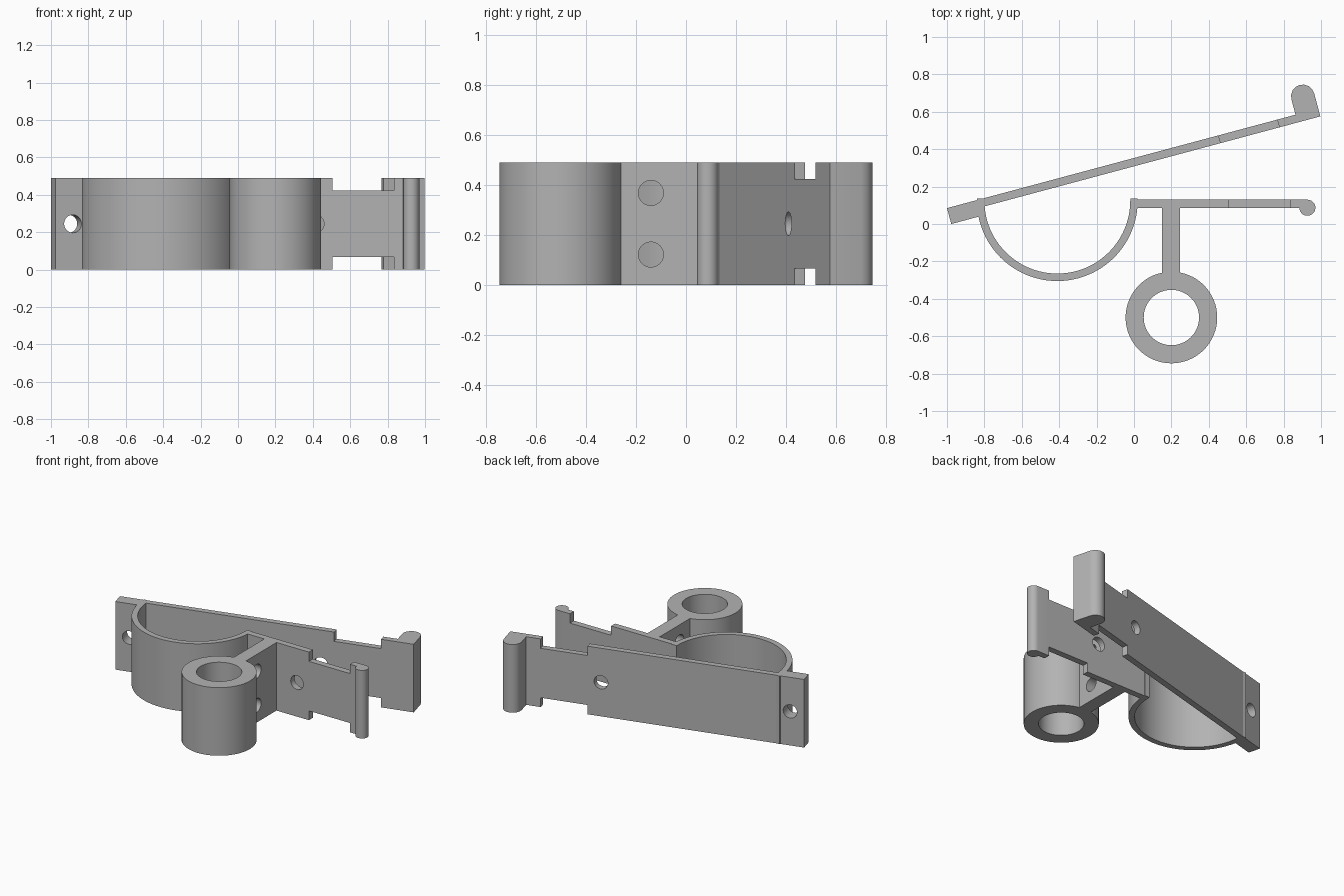
import bpy, bmesh, math
from mathutils import Vector, Matrix

old = bpy.data.objects.get("Cube")
if old:
    bpy.data.objects.remove(old, do_unlink=True)

H = 0.49                       # height shared by every part
TILT = math.radians(15)        # angle of the long strap

grey = bpy.data.materials.new("plain grey")
grey.use_nodes = True
COLOUR = (0.45, 0.45, 0.45, 1)
grey.diffuse_color = COLOUR
grey.node_tree.nodes["Principled BSDF"].inputs["Base Color"].default_value = COLOUR

# Local frame of the tilted strap: origin at the lower corner of its end block
STRAP = Matrix.Translation((-0.977, 0, 0)) @ Matrix.Rotation(TILT, 4, 'Z')


def arc(cx, cy, r, a0, a1, n):
    """Points along an arc, angles in degrees."""
    angles = [math.radians(a0 + (a1 - a0) * i / n) for i in range(n + 1)]
    return [(cx + r * math.cos(a), cy + r * math.sin(a)) for a in angles]


def prism(name, outline, frame=Matrix(), z0=0, z1=H):
    """Extrude a plan outline upwards."""
    bm = bmesh.new()
    face = bm.faces.new([bm.verts.new((x, y, z0)) for x, y in outline])
    ext = bmesh.ops.extrude_face_region(bm, geom=[face])
    top = [v for v in ext["geom"] if isinstance(v, bmesh.types.BMVert)]
    bmesh.ops.translate(bm, verts=top, vec=(0, 0, z1 - z0))
    bmesh.ops.recalc_face_normals(bm, faces=bm.faces)
    bm.transform(frame)
    mesh = bpy.data.meshes.new(name)
    bm.to_mesh(mesh)
    bm.free()
    mesh.materials.append(grey)
    ob = bpy.data.objects.new(name, mesh)
    bpy.context.collection.objects.link(ob)
    return ob


def box(x0, x1, y0, y1):
    return [(x0, y0), (x1, y0), (x1, y1), (x0, y1)]


def pin(centre, axis, r=0.05):
    """Round cutter along an axis."""
    turn = Vector((0, 0, 1)).rotation_difference(Vector(axis)).to_matrix().to_4x4()
    return prism("pin", arc(0, 0, r, 0, 348.75, 31),
                 Matrix.Translation(centre) @ turn, -0.12, 0.12)


def combine(ob, others, operation):
    """Apply a boolean with each helper, then remove the helper."""
    for other in others:
        mod = ob.modifiers.new("bool", 'BOOLEAN')
        mod.operation = operation
        mod.solver = 'EXACT'
        mod.object = other
        bpy.context.view_layer.objects.active = ob
        bpy.ops.object.modifier_apply(modifier=mod.name)
        bpy.data.objects.remove(other, do_unlink=True)


def notches(x0, x1, y0, y1, frame=Matrix()):
    """Pair of cutters that narrow a strap from above and below."""
    return [prism("notch", box(x0, x1, y0, y1), frame, z0, z1)
            for z0, z1 in ((-0.1, 0.067), (H - 0.067, H + 0.1))]


# Long tilted strap: thick end block, thin bar and rounded catch in one outline
strap = prism("long_strap", [(0, 0), (0.152, 0), (0.16, 0.045), (2.055, 0.045)]
              + arc(1.992, 0.173, 0.063, 0, 180, 8)
              + [(1.929, 0.088), (0, 0.088)], STRAP)
across = STRAP.to_3x3() @ Vector((0, 1, 0))
combine(strap, notches(1.503, 1.828, 0, 0.12, STRAP)
        + [pin(STRAP @ Vector((u, 0.05, H / 2)), across, 0.048) for u in (0.097, 1.41)],
        'DIFFERENCE')

# Half-round cradle, with short straight tips
cradle = prism("cradle", [(0.02, 0.135)] + arc(-0.41, 0.125, 0.43, 0, -180, 48)
               + [(-0.84, 0.135), (-0.80, 0.135)]
               + arc(-0.41, 0.125, 0.39, -180, 0, 48) + [(-0.02, 0.135)])

# Short strap with a hooked tip
short = prism("short_strap", [(0.015, 0.085), (0.883, 0.085)]
              + arc(0.927, 0.087, 0.043, 180, 450, 20) + [(0.015, 0.13)])
combine(short, notches(0.505, 0.833, 0, 0.2)
        + [pin((0.41, 0.11, H / 2), (0, 1, 0))], 'DIFFERENCE')

# Web joining the short strap to the tube, with two cross holes
web = prism("web", box(0.15, 0.247, -0.264, 0.086))
combine(web, [pin((0.2, -0.14, z), (1, 0, 0)) for z in (0.122, 0.368)], 'DIFFERENCE')

# Round tube
tube = prism("tube", arc(0.2, -0.5, 0.245, 0, 354.375, 63))
bore = prism("bore", arc(0.2, -0.5, 0.148, 0, 354.375, 63), Matrix(), -0.1, H + 0.1)
combine(tube, [bore], 'DIFFERENCE')

# Smooth the curved walls, keep the corners crisp
bpy.ops.object.select_all(action='DESELECT')
for ob in (strap, cradle, short, web, tube):
    ob.select_set(True)
    bpy.context.view_layer.objects.active = ob
bpy.ops.object.shade_smooth_by_angle(angle=math.radians(30))
